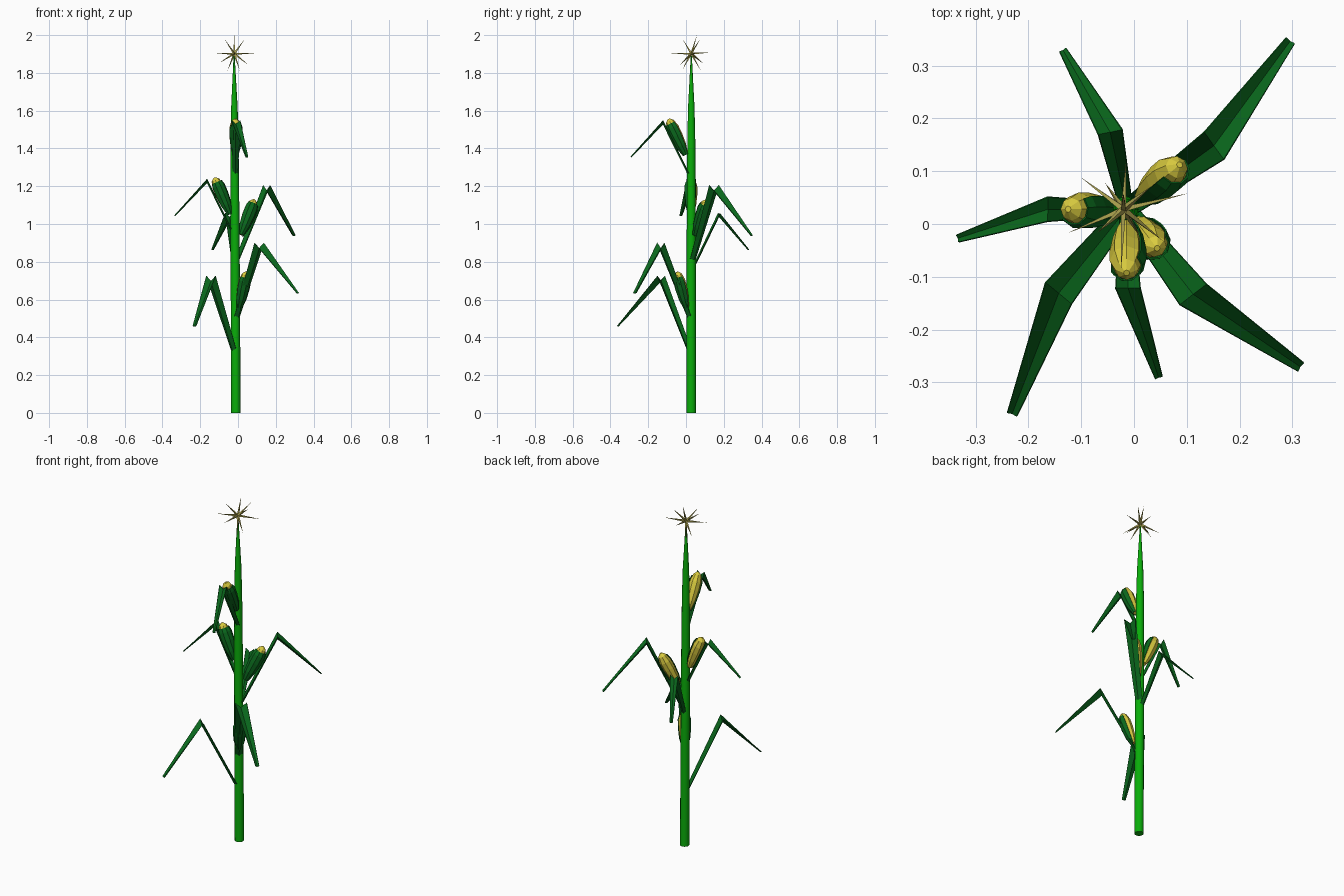
import bpy
from math import sin, cos, radians, pi
from mathutils import Vector, Matrix

if "Cube" in bpy.data.objects:
    bpy.data.objects.remove(bpy.data.objects["Cube"])

CX, CY = -0.014, 0.028   # stalk axis


def material(name, rgb):
    m = bpy.data.materials.new(name)
    m.diffuse_color = (*rgb, 1)
    m.use_nodes = True
    m.node_tree.nodes["Principled BSDF"].inputs["Base Color"].default_value = m.diffuse_color
    return m


STALK = material("stalk_green", (0.003, 0.42, 0.003))
LEAF = material("leaf_green", (0.003, 0.14, 0.012))
CORN = material("corn_yellow", (0.70, 0.60, 0.05))
TASSEL = material("tassel_straw", (0.42, 0.37, 0.08))


def make(name, verts, faces, mat, matrix=None):
    me = bpy.data.meshes.new(name)
    me.from_pydata([tuple(v) for v in verts], [], faces)
    if matrix:
        me.transform(matrix)
    me.materials.append(mat)
    ob = bpy.data.objects.new(name, me)
    bpy.context.collection.objects.link(ob)
    return ob


def lathe(profile, sides, start=0.0, sweep=2 * pi, lean=0.0):
    """Rings of (radius, z); a sweep under a full turn leaves an open shell."""
    full = sweep > 6.28
    n = sides if full else sides + 1
    verts = [(r * cos(start + sweep * i / sides) + lean * z,
              r * sin(start + sweep * i / sides), z)
             for r, z in profile for i in range(n)]
    faces = [(k * n + i, k * n + (i + 1) % n, (k + 1) * n + (i + 1) % n, (k + 1) * n + i)
             for k in range(len(profile) - 1) for i in range(sides)]
    if full:
        faces += [tuple(reversed(range(n))),
                  tuple((len(profile) - 1) * n + i for i in range(n))]
    return verts, faces


def thicken(ob, t):
    s = ob.modifiers.new("thickness", "SOLIDIFY")
    s.thickness, s.offset = t, 0


# Stalk: slim tapering column, smooth sides
v, f = lathe([(0.025, 0), (0.024, 1.0), (0.021, 1.45), (0.017, 1.62), (0.003, 1.89)],
             12, lean=-0.005)
stalk = make("stalk", v, f, STALK, Matrix.Translation((CX + 0.003, CY, 0)))
bpy.context.view_layer.objects.active = stalk
stalk.select_set(True)
bpy.ops.object.shade_smooth_by_angle(angle=radians(40))


# Leaves: V-section blade rising to a knee, then drooping with a slight twist
def leaf(name, az, z, s):
    turn = radians(18)
    knee = Vector((0.205, 0, 0.395))
    d2 = Vector((cos(turn), sin(turn), 0))
    tip = knee + d2 * 0.246 + Vector((0, 0, -0.265))
    side1, side2 = Vector((0, 1, 0)), Vector((-sin(turn), cos(turn), 0))
    stations = [
        (Vector((0.014, 0, 0.005)), side1, 0.018, Vector((0.009, 0, -0.005))),
        (knee, side1, 0.032, Vector((0, 0, -0.028))),
        (tip, side2, 0.010, -d2 * 0.002 + Vector((0, 0, -0.003))),
    ]
    verts = []
    for p, side, w, drop in stations:
        verts += [p + side * w, p + drop, p - side * w]
    faces = [(k + i, k + i + 1, k + i + 4, k + i + 3) for k in (0, 3) for i in (0, 1)]
    m = (Matrix.Translation((CX, CY, z)) @ Matrix.Rotation(radians(az), 4, 'Z')
         @ Matrix.Scale(s, 4))
    thicken(make(name, verts, faces, LEAF, m), 0.003)


for i, (az, z, s) in enumerate([(231, 0.33, 1), (-52, 0.505, 1), (36, 0.81, 1),
                                (180, 0.95, 0.73), (271, 1.26, 0.73), (102, 0.77, 0.73)]):
    leaf(f"leaf_{i + 1}", az, z, s)


# Ears: faceted cob; every green husk cups the front-right side
COB = [(0.014, 0), (0.026, 0.05), (0.032, 0.11), (0.032, 0.155), (0.022, 0.192), (0.006, 0.207)]
HUSK = [(0.016, -0.004), (0.030, 0.05), (0.036, 0.11), (0.036, 0.157), (0.029, 0.18)]
HUSK_SIDE = -50


def ear(number, az, z, out, tilt, s):
    m = (Matrix.Translation((CX, CY, z)) @ Matrix.Rotation(radians(az), 4, 'Z')
         @ Matrix.Translation((out, 0, 0)) @ Matrix.Rotation(radians(tilt), 4, 'Y')
         @ Matrix.Scale(s, 4))
    v, f = lathe(COB, 8)
    make(f"cob_{number}", v, f, CORN, m)
    v, f = lathe(HUSK, 5, radians(HUSK_SIDE - az) - pi * 0.52, pi * 1.04)
    thicken(make(f"husk_{number}", v, f, LEAF, m), 0.003)


ear(1, -52, 0.56, 0.033, 18, 0.95)
ear(2, 40, 0.945, 0.037, 27, 1)
ear(3, 180, 1.055, 0.030, 23, 1)
ear(4, 270, 1.37, 0.030, 26, 1)

# Tassel: star of thin four-sided spikes
SPIKES = [(.122, .03, .0), (-.105, -.045, .0), (.005, .092, .005), (-.005, -.122, 0),
          (.055, .045, .075), (-.05, -.045, .075), (.03, -.05, -.09), (-.035, .05, -.09),
          (0, .03, .098), (.075, -.06, -.06), (-.08, .06, -.05)]
verts, faces = [], []
for d in SPIKES:
    d = Vector(d)
    u = d.orthogonal().normalized()
    w = d.normalized().cross(u)
    b = len(verts)
    verts += [u * .007, w * .007, -u * .007, -w * .007, d]
    faces += [(b + i, b + (i + 1) % 4, b + 4) for i in range(4)]
    faces.append((b + 3, b + 2, b + 1, b))
make("tassel", verts, faces, TASSEL, Matrix.Translation((CX - 0.006, CY, 1.902)))
